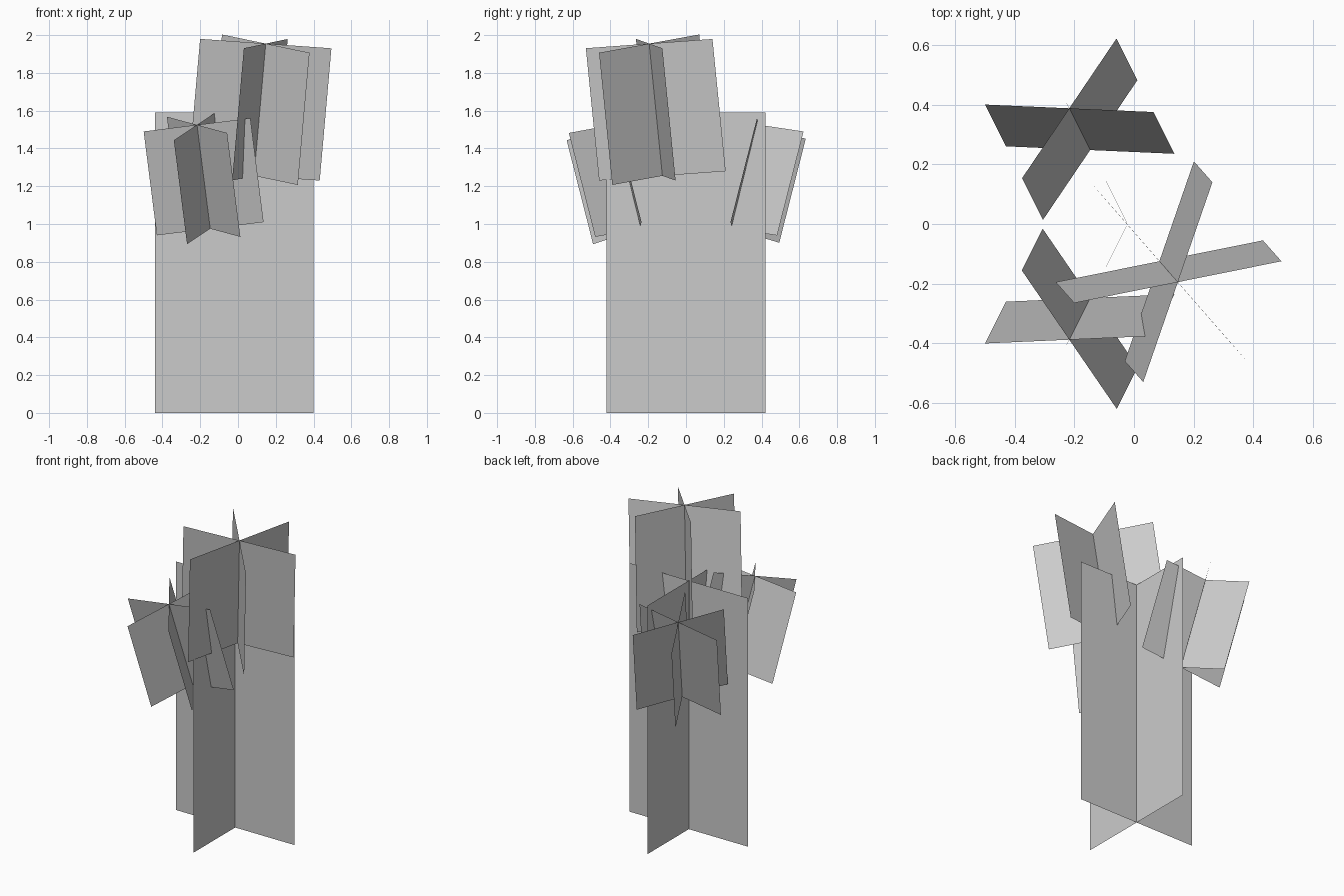
import bpy
from math import radians
from mathutils import Matrix, Vector

if "Cube" in bpy.data.objects:
    bpy.data.objects.remove(bpy.data.objects["Cube"])


def crossed_cards(name, top, axis, half, count):
    """Flat cards sharing one centre line, fanned evenly around it."""
    top, axis, half = Vector(top), Vector(axis), Vector(half)
    verts, faces = [], []
    for i in range(count):
        h = Matrix.Rotation(radians(180 * i / count), 3, axis) @ half
        n = len(verts)
        verts += [top - h + axis, top + h + axis, top + h, top - h]
        faces.append((n, n + 1, n + 2, n + 3))
    mesh = bpy.data.meshes.new(name)
    mesh.from_pydata(verts, [], faces)
    obj = bpy.data.objects.new(name, mesh)
    bpy.context.collection.objects.link(obj)
    return obj


# Upright main stem: two cards at right angles
crossed_cards("main_stem", (-0.02, 0, 1.59), (0, 0, -1.59), (0.42, 0, 0), 2)

# Large upper tuft leaning to the front right
crossed_cards("upper_tuft", (0.147, -0.195, 1.955), (-0.062, 0.07, -0.70),
              (0.3475, 0.07, -0.025), 3)

# Two smaller tufts leaning outward, mirrored front to back
for name, s in (("front_tuft", 1), ("back_tuft", -1)):
    crossed_cards(name, (-0.217, -0.388 * s, 1.525), (0.07, 0.14 * s, -0.55),
                  (0.2825, 0.0125 * s, 0.035), 3)
